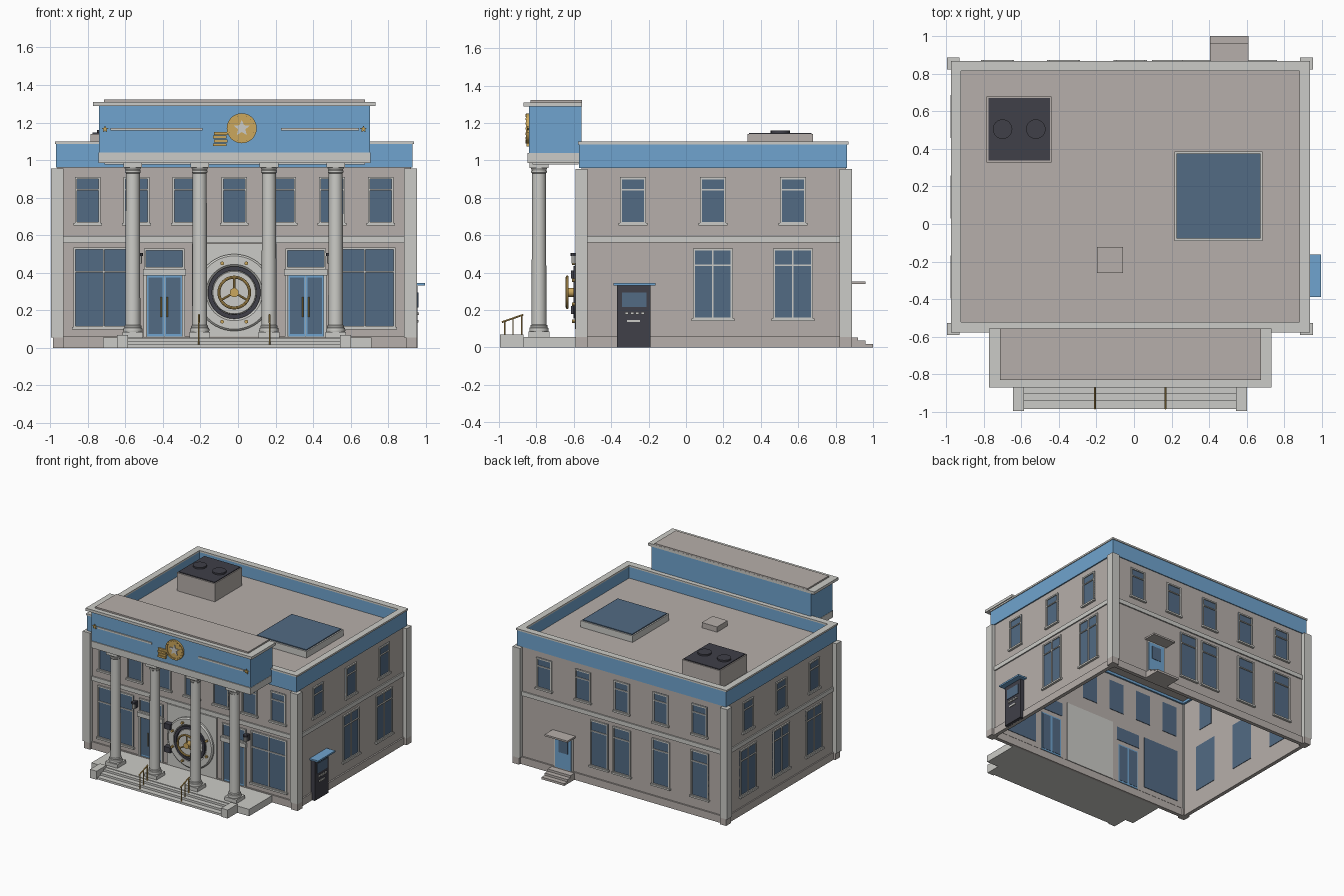
import bpy, bmesh, math
from mathutils import Vector, Matrix

cube = bpy.data.objects.get("Cube")
if cube:
    bpy.data.objects.remove(cube, do_unlink=True)

COLOURS = {
    "warm_stone": (0.47, 0.43, 0.405), "pale_trim": (0.60, 0.60, 0.57),
    "sky_blue": (0.16, 0.37, 0.62), "window_glass": (0.085, 0.145, 0.23),
    "charcoal": (0.05, 0.05, 0.065), "gold": (0.60, 0.39, 0.11),
}
MATS = {}
for label, rgb in COLOURS.items():
    m = bpy.data.materials.new(label)
    m.use_nodes = True
    m.diffuse_color = (*rgb, 1)
    m.node_tree.nodes["Principled BSDF"].inputs["Base Color"].default_value = (*rgb, 1)
    MATS[label] = m
STONE, TRIM, BLUE, GLASS, DARK, GOLD = COLOURS

CX = -0.02                      # building centre line
XL, XR, YF, YB = -0.96, 0.92, -0.56, 0.855   # wall planes
parts = {}


def part(name, mat):
    return parts.setdefault(name, (bmesh.new(), mat))[0]


def box(name, mat, x0, x1, y0, y1, z0, z1):
    size = Matrix.Diagonal((x1 - x0, y1 - y0, z1 - z0, 1))
    mid = Matrix.Translation(((x0 + x1) / 2, (y0 + y1) / 2, (z0 + z1) / 2))
    bmesh.ops.create_cube(part(name, mat), size=1, matrix=mid @ size)


def ring(name, mat, x0, x1, y0, y1, z0, z1, t):
    """Hollow rectangular band of thickness t."""
    box(name, mat, x0, x1, y0, y0 + t, z0, z1)
    box(name, mat, x0, x1, y1 - t, y1, z0, z1)
    box(name, mat, x0, x0 + t, y0 + t, y1 - t, z0, z1)
    box(name, mat, x1 - t, x1, y0 + t, y1 - t, z0, z1)


def on_wall(name, mat, side, u0, u1, z0, z1, d0, d1):
    """Box on a wall: u runs along it, d is the distance outward."""
    if side == "front":
        box(name, mat, u0, u1, YF - d1, YF - d0, z0, z1)
    elif side == "back":
        box(name, mat, u0, u1, YB + d0, YB + d1, z0, z1)
    elif side == "right":
        box(name, mat, XR + d0, XR + d1, u0, u1, z0, z1)
    else:
        box(name, mat, XL - d1, XL - d0, u0, u1, z0, z1)


def lathe(name, mat, profile, origin, axis=(0, 0, 1), seg=24):
    """Turn (radius, height) points around an axis."""
    bm = part(name, mat)
    mw = Matrix.Translation(origin) @ Vector((0, 0, 1)).rotation_difference(Vector(axis)).to_matrix().to_4x4()
    rows = []
    for r, h in profile:
        rows.append([bm.verts.new(mw @ Vector((r * math.cos(a), r * math.sin(a), h)))
                     for a in (math.tau * k / seg for k in range(seg))])
    for a, b in zip(rows, rows[1:]):
        for k in range(seg):
            n = (k + 1) % seg
            bm.faces.new((a[k], a[n], b[n], b[k]))
    bmesh.ops.remove_doubles(bm, verts=[v for row in rows for v in row], dist=1e-5)


def rod(name, mat, a, b, r, seg=10):
    d = Vector(b) - Vector(a)
    lathe(name, mat, [(0, 0), (r, 0), (r, d.length), (0, d.length)], a, d.normalized(), seg)


def disc(name, mat, x, z, r, y0, y1, seg=32):
    rod(name, mat, (x, y0, z), (x, y1, z), r, seg)


def star(name, mat, x, y, z, r, depth):
    bm = part(name, mat)
    vs = [bm.verts.new((x + q * math.sin(a), y, z + q * math.cos(a)))
          for q, a in ((r if k % 2 == 0 else r * 0.45, math.pi * k / 5) for k in range(10))]
    ext = bmesh.ops.extrude_face_region(bm, geom=[bm.faces.new(vs)])["geom"]
    bmesh.ops.translate(bm, vec=(0, -depth, 0), verts=[e for e in ext if isinstance(e, bmesh.types.BMVert)])


def window(side, u, w, z0, z1, transom=None, mullion=False, sill=True):
    a, b, f = u - w / 2, u + w / 2, 0.011
    on_wall("window_panes", GLASS, side, a, b, z0, z1, -0.024, 0.003)
    bars = [(a, a + f, z0, z1), (b - f, b, z0, z1), (a, b, z0, z0 + f), (a, b, z1 - f, z1)]
    if transom:
        bars.append((a, b, transom - 0.004, transom + 0.004))
    if mullion:
        bars.append((u - 0.004, u + 0.004, z0, z1))
    for bar in bars:
        on_wall("window_frames", TRIM, side, *bar, 0, 0.011)
    if sill:
        on_wall("window_sills", TRIM, side, a - 0.008, b + 0.008, z0 - 0.008, z0 + 0.006, 0, 0.018)


# Main shell, open underneath
ring("plinth", STONE, XL - 0.01, XR + 0.012, YF - 0.012, YB + 0.012, 0, 0.06, 0.03)
ring("walls", STONE, XL, XR, YF, YB, 0.06, 0.96, 0.02)
ring("belt_course", TRIM, XL - 0.01, XR + 0.01, YF - 0.01, YB + 0.01, 0.56, 0.595, 0.012)
ring("parapet", BLUE, -0.968, 0.93, -0.572, 0.862, 0.96, 1.088, 0.045)
ring("parapet_coping", TRIM, -0.974, 0.936, -0.577, 0.868, 1.086, 1.10, 0.054)
box("roof", STONE, -0.94, 0.9, -0.54, 0.83, 0.98, 0.992)
for x0, x1 in ((-0.995, -0.928), (0.885, 0.953)):
    for y0, y1 in ((-0.59, -0.527), (0.822, 0.887)):
        box("corner_pilasters", TRIM, x0, x1, y0, y1, 0.055, 0.955)
        box("corner_plinths", STONE, x0 + 0.01, x1, y0, y1, 0, 0.055)

# Windows
for k in range(-3, 4):
    window("front", CX + 0.26 * k, 0.138, 0.66, 0.91, 0.843)
for u in (-0.714, 0.676):
    window("front", u, 0.325, 0.105, 0.535, 0.405, True)
for side in ("right", "left"):
    for u in (-0.283, 0.144, 0.572):
        window(side, u, 0.138, 0.66, 0.91, 0.843)
        if side == "left" or u > 0:
            window(side, u, 0.212, 0.15, 0.53, 0.44, True)
for k in range(-2, 3):
    window("back", CX + 0.352 * k, 0.138, 0.66, 0.91, 0.843)
for u in (-0.727, -0.375, -0.02, 0.185):
    window("back", u, 0.16, 0.15, 0.53, 0.44)

# Front double doors with transom windows
for u in (CX - 0.372, CX + 0.381):
    window("front", u, 0.216, 0.42, 0.53, sill=False)
    on_wall("door_heads", TRIM, "front", u - 0.115, u + 0.115, 0.385, 0.42, 0, 0.025)
    for s in (-1, 1):
        c = u + s * 0.047
        on_wall("door_jambs", TRIM, "front", u + s * 0.102 - 0.008, u + s * 0.102 + 0.008, 0.06, 0.39, 0, 0.015)
        on_wall("front_door_leaves", BLUE, "front", c - 0.046, c + 0.046, 0.06, 0.385, -0.024, 0.005)
        on_wall("front_door_glass", GLASS, "front", c - 0.038, c + 0.038, 0.075, 0.375, -0.026, 0.008)
        x = u + s * 0.016
        rod("door_handles", GOLD, (x, YF - 0.022, 0.165), (x, YF - 0.022, 0.27), 0.004)

# Wall lamps beside the doors
for x in (-0.525, 0.487):
    on_wall("lamp_brackets", DARK, "front", x - 0.012, x + 0.012, 0.45, 0.5, 0, 0.03)
    rod("lamp_heads", TRIM, (x, YF - 0.04, 0.45), (x, YF - 0.04, 0.49), 0.014)
    rod("lamp_caps", DARK, (x, YF - 0.04, 0.49), (x, YF - 0.04, 0.505), 0.019)

# Vault door
VZ = 0.295
on_wall("vault_panel", TRIM, "front", CX - 0.225, CX + 0.225, 0.06, 0.555, -0.024, 0.012)
lathe("vault_surround", TRIM, [(0.205, 0), (0.205, 0.025), (0.195, 0.034), (0.15, 0.034), (0.14, 0.025), (0, 0.025)],
      (CX, YF, VZ), (0, -1, 0), 48)
lathe("vault_dark_ring", DARK, [(0.14, 0.01), (0.14, 0.042), (0.118, 0.042), (0.118, 0.01)], (CX, YF, VZ), (0, -1, 0), 48)
lathe("vault_face", TRIM, [(0.118, 0.02), (0.113, 0.037), (0, 0.037)], (CX, YF, VZ), (0, -1, 0), 48)
tube = [(0.082 + 0.008 * math.cos(a), 0.075 + 0.008 * math.sin(a)) for a in (math.tau * k / 8 for k in range(9))]
lathe("vault_wheel", GOLD, tube, (CX, YF, VZ), (0, -1, 0), 32)
disc("vault_hub", GOLD, CX, VZ, 0.024, YF, YF - 0.085, 20)
for k in range(3):
    a = math.pi / 2 + math.tau * k / 3
    rod("vault_spokes", GOLD, (CX, YF - 0.075, VZ),
        (CX + 0.085 * math.cos(a), YF - 0.075, VZ + 0.085 * math.sin(a)), 0.006)
for k in range(8):
    a = math.tau * (k + 0.5) / 8
    disc("vault_bolts", GOLD, CX + 0.168 * math.cos(a), VZ + 0.168 * math.sin(a), 0.01, YF, YF - 0.05, 10)
for z in (0.2, 0.39):
    on_wall("vault_hinges", DARK, "front", CX - 0.222, CX - 0.165, z - 0.022, z + 0.022, 0.01, 0.055)

# Porch floor, steps, cheek blocks and handrails
box("porch_floor", TRIM, -0.72, 0.71, -0.87, -0.56, 0, 0.056)
for k, y in enumerate((-0.985, -0.942, -0.902)):
    box("front_steps", TRIM, -0.59, 0.55, y, -0.865, 0, 0.017 * (k + 1))
for x0, x1 in ((-0.645, -0.586), (0.544, 0.603)):
    box("cheek_blocks", TRIM, x0, x1, -0.995, -0.868, 0, 0.07)
for x in (-0.208, 0.168):
    rod("handrails", GOLD, (x, -0.985, 0.135), (x, -0.87, 0.175), 0.005)
    for y, z0, z1 in ((-0.97, 0.015, 0.14), (-0.925, 0.03, 0.156), (-0.878, 0.05, 0.172)):
        rod("handrail_posts", GOLD, (x, y, z0), (x, y, z1), 0.004)

# Columns
for x in (-0.56, -0.204, 0.165, 0.52):
    y = -0.786
    box("column_bases", TRIM, x - 0.055, x + 0.055, y - 0.055, y + 0.055, 0.055, 0.085)
    lathe("columns", TRIM, [(0.05, 0.085), (0.052, 0.095), (0.05, 0.105), (0.045, 0.108), (0.045, 0.118), (0.04, 0.122),
                            (0.037, 0.93), (0.042, 0.935), (0.042, 0.945), (0.038, 0.947), (0.046, 0.962)], (x, y, 0))
    box("column_capitals", TRIM, x - 0.05, x + 0.05, y - 0.05, y + 0.05, 0.96, 0.985)

# Portico head
box("portico_soffit", TRIM, -0.71, 0.675, -0.82, -0.575, 0.977, 0.99)
box("portico_beam", TRIM, -0.742, 0.705, -0.847, -0.56, 0.985, 1.04)
box("portico_fascia", BLUE, -0.74, 0.703, -0.84, -0.56, 1.04, 1.29)
box("portico_cornice", TRIM, -0.773, 0.732, -0.87, -0.556, 1.288, 1.31)
box("portico_roof", STONE, -0.713, 0.675, -0.832, -0.557, 1.31, 1.322)

# Fascia emblem: coin with star, coin stack, bars and end studs
FY = -0.84
for x0, x1 in ((-0.68, -0.19), (0.23, 0.645)):
    box("fascia_bars", TRIM, x0, x1, FY - 0.008, FY, 1.158, 1.172)
for x in (-0.708, 0.668):
    star("fascia_studs", GOLD, x, FY, 1.165, 0.02, 0.01)
lathe("emblem_coin", GOLD, [(0.08, 0), (0.08, 0.016), (0.066, 0.016), (0.066, 0.01), (0, 0.01)], (0.02, FY, 1.17), (0, -1, 0), 32)
for k in range(16):
    a = math.tau * k / 16
    disc("coin_beads", GOLD, 0.02 + 0.073 * math.cos(a), 1.17 + 0.073 * math.sin(a), 0.006, FY, FY - 0.019, 8)
star("emblem_star", TRIM, 0.02, FY - 0.008, 1.17, 0.045, 0.008)
for k in range(4):
    dx = 0.004 * (k % 2)
    box("coin_stack", GOLD, -0.132 + dx, -0.06 + dx, FY - 0.014, FY, 1.075 + 0.02 * k, 1.09 + 0.02 * k)

# Side service door with awning
on_wall("service_door", DARK, "right", -0.37, -0.19, 0, 0.33, -0.02, 0.036)
on_wall("service_door_glass", GLASS, "right", -0.342, -0.212, 0.215, 0.295, 0.03, 0.04)
on_wall("service_door_slot", TRIM, "right", -0.315, -0.245, 0.135, 0.148, 0.03, 0.042)
for k in range(4):
    u = -0.325 + 0.028 * k
    on_wall("service_door_keys", TRIM, "right", u, u + 0.018, 0.176, 0.19, 0.03, 0.045)
on_wall("service_awning", BLUE, "right", -0.388, -0.163, 0.332, 0.345, 0, 0.077)

# Rear door, canopy and steps
on_wall("rear_door_frame", TRIM, "back", 0.422, 0.592, 0.06, 0.335, 0, 0.008)
on_wall("rear_door", BLUE, "back", 0.434, 0.58, 0.06, 0.325, -0.024, 0.012)
on_wall("rear_door_glass", GLASS, "back", 0.465, 0.549, 0.19, 0.3, -0.026, 0.015)
on_wall("rear_canopy", STONE, "back", 0.404, 0.61, 0.338, 0.352, 0, 0.105)
for k, y in enumerate((1.0, 0.96, 0.92)):
    box("rear_steps", STONE if k == 0 else TRIM, 0.404, 0.61, 0.86, y, 0.018 * k, 0.018 * (k + 1))

# Roof equipment
box("cooling_unit", STONE, -0.785, -0.44, 0.328, 0.68, 0.99, 1.14)
box("cooling_unit_top", DARK, -0.776, -0.448, 0.338, 0.672, 1.138, 1.147)
for x in (-0.7, -0.523):
    rod("cooling_fans", DARK, (x, 0.505, 1.14), (x, 0.505, 1.16), 0.052, 24)
box("skylight_curb", TRIM, 0.215, 0.685, -0.09, 0.385, 0.99, 1.045)
box("skylight_glass", GLASS, 0.226, 0.674, -0.078, 0.375, 1.04, 1.053)
box("roof_hatch", STONE, -0.196, -0.058, -0.26, -0.122, 0.99, 1.035)

# Turn the collected parts into objects
for name, (bm, mat) in parts.items():
    bmesh.ops.recalc_face_normals(bm, faces=bm.faces[:])
    me = bpy.data.meshes.new(name)
    bm.to_mesh(me)
    bm.free()
    me.materials.append(MATS[mat])
    ob = bpy.data.objects.new(name, me)
    bpy.context.collection.objects.link(ob)
    bpy.ops.object.select_all(action="DESELECT")
    ob.select_set(True)
    bpy.context.view_layer.objects.active = ob
    bpy.ops.object.shade_smooth_by_angle(angle=math.radians(35))
